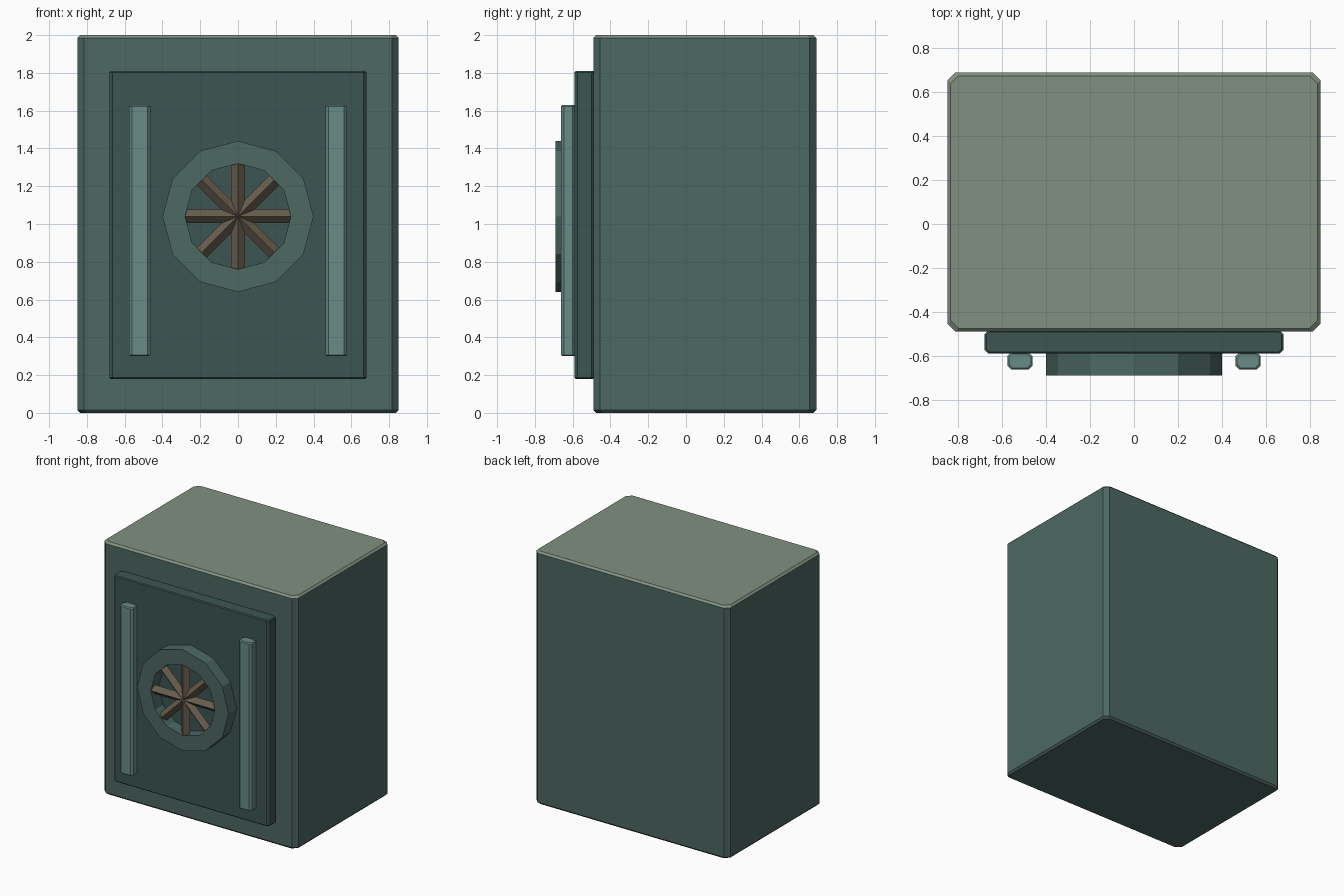
import bpy, bmesh, math
from mathutils import Matrix

if "Cube" in bpy.data.objects:
    bpy.data.objects.remove(bpy.data.objects["Cube"])


def material(name, r, g, b):
    m = bpy.data.materials.new(name)
    m.diffuse_color = (r, g, b, 1)
    m.use_nodes = True
    m.node_tree.nodes["Principled BSDF"].inputs["Base Color"].default_value = m.diffuse_color
    return m


BODY = material("body_green", 0.073, 0.138, 0.122)
TOP = material("top_olive", 0.22, 0.28, 0.22)
DOOR = material("door_green", 0.045, 0.092, 0.085)
BAR = material("bar_green", 0.14, 0.26, 0.24)
BROWN = material("spoke_brown", 0.14, 0.11, 0.075)


def finish(name, bm, *mats):
    bmesh.ops.recalc_face_normals(bm, faces=bm.faces)
    me = bpy.data.meshes.new(name)
    bm.to_mesh(me)
    bm.free()
    for m in mats:
        me.materials.append(m)
    ob = bpy.data.objects.new(name, me)
    bpy.context.collection.objects.link(ob)
    return ob


def chamfered_box(name, x, y, z, c, e, *mats):
    """Box with upright edges cut by c and top/bottom edges cut by e."""
    bm = bmesh.new()
    rings = []
    for h, i in ((z[0], e), (z[0] + e, 0), (z[1] - e, 0), (z[1], e)):
        x0, x1, y0, y1 = x[0] + i, x[1] - i, y[0] + i, y[1] - i
        pts = [(x0 + c, y0), (x1 - c, y0), (x1, y0 + c), (x1, y1 - c),
               (x1 - c, y1), (x0 + c, y1), (x0, y1 - c), (x0, y0 + c)]
        rings.append([bm.verts.new((px, py, h)) for px, py in pts])
    for a, b in zip(rings, rings[1:]):
        for k in range(8):
            f = bm.faces.new((a[k], a[k - 1], b[k - 1], b[k]))
            if len(mats) > 1 and b is rings[-1]:
                f.material_index = 1
    bm.faces.new(rings[0])
    f = bm.faces.new(rings[-1])
    f.material_index = len(mats) - 1
    return finish(name, bm, *mats)


# Body, door and the two upright bars
chamfered_box("safe_body", (-0.85, 0.85), (-0.49, 0.69), (0, 2), 0.035, 0.015, BODY, TOP)
chamfered_box("door", (-0.68, 0.68), (-0.59, -0.485), (0.18, 1.81), 0.016, 0.007, DOOR)
for side, x in (("left", (-0.577, -0.463)), ("right", (0.463, 0.577))):
    chamfered_box(side + "_bar", x, (-0.662, -0.585), (0.30, 1.63), 0.016, 0.007, BAR)

# Twelve-sided wheel rim
CZ, N = 1.04, 12
bm = bmesh.new()
loops = []
for r, y in ((0.4, -0.588), (0.4, -0.69), (0.28, -0.69), (0.28, -0.588)):
    loops.append([bm.verts.new((r * math.cos(math.tau * k / N), y,
                                CZ + r * math.sin(math.tau * k / N))) for k in range(N)])
for j in range(4):
    a, b = loops[j], loops[(j + 1) % 4]
    for k in range(N):
        bm.faces.new((a[k], a[k - 1], b[k - 1], b[k]))
finish("wheel_rim", bm, BODY)

# Four crossing diamond-section rods make the eight spokes
bm = bmesh.new()
for k in range(4):
    mat = Matrix.Translation((0, -0.653, CZ)) @ Matrix.Rotation(k * math.pi / 4, 4, 'Y')
    ends = [[bm.verts.new(mat @ p) for p in
             [Matrix.Translation((dx, dy, h)).to_translation()
              for dx, dy in ((0.036, 0), (0, 0.036), (-0.036, 0), (0, -0.036))]]
            for h in (-0.28, 0.28)]
    a, b = ends
    for i in range(4):
        bm.faces.new((a[i], a[i - 1], b[i - 1], b[i]))
    bm.faces.new(a)
    bm.faces.new(b)
finish("wheel_spokes", bm, BROWN)
